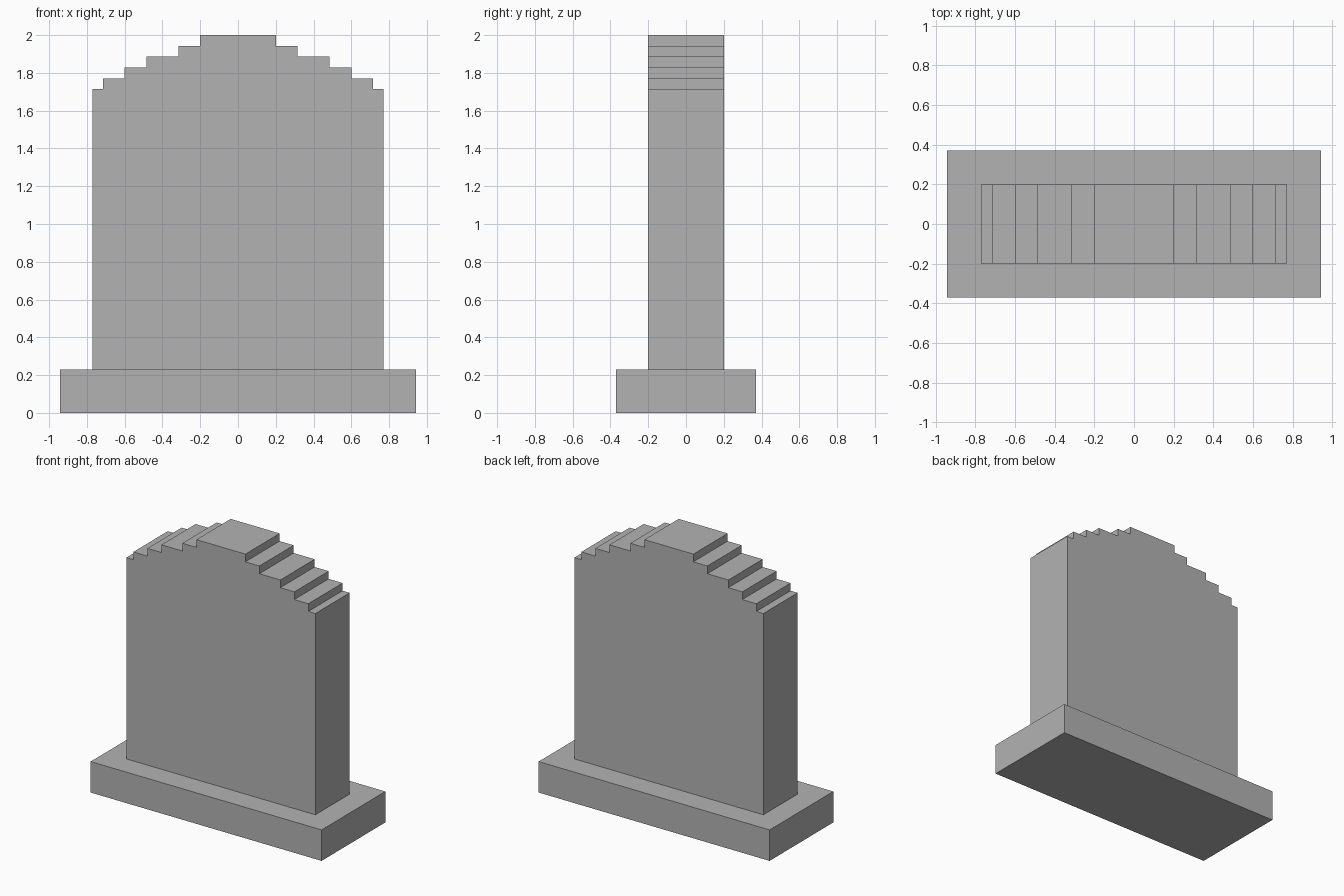
import bpy
import bmesh

cube = bpy.data.objects.get("Cube")
if cube:
    bpy.data.objects.remove(cube, do_unlink=True)

U = 2 / 35  # one modelling unit; the whole stone is 35 units tall

stone = bpy.data.materials.new("grey stone")
stone.use_nodes = True
grey = (0.45, 0.45, 0.45, 1)
stone.diffuse_color = grey
stone.node_tree.nodes["Principled BSDF"].inputs["Base Color"].default_value = grey


def extruded_profile(name, half_profile, depth):
    """Mirror a right-hand (x, z) outline across x = 0 and extrude it along y."""
    outline = half_profile + [(-x, z) for x, z in reversed(half_profile)]
    bm = bmesh.new()
    face = bm.faces.new([bm.verts.new((x * U, -depth * U / 2, z * U)) for x, z in outline])
    result = bmesh.ops.extrude_face_region(bm, geom=[face])
    moved = [v for v in result["geom"] if isinstance(v, bmesh.types.BMVert)]
    bmesh.ops.translate(bm, verts=moved, vec=(0, depth * U, 0))
    bmesh.ops.recalc_face_normals(bm, faces=bm.faces)
    mesh = bpy.data.meshes.new(name)
    bm.to_mesh(mesh)
    bm.free()
    mesh.materials.append(stone)
    obj = bpy.data.objects.new(name, mesh)
    bpy.context.collection.objects.link(obj)
    return obj


# Plinth
BASE_TOP = 4
extruded_profile("plinth", [(16.5, 0), (16.5, BASE_TOP)], 13)

# Upright slab with a stepped crown, one unit per step
step_half_widths = [13.5, 12.5, 10.5, 8.5, 5.5, 3.5]
slab = [(step_half_widths[0], BASE_TOP)]
for i, x in enumerate(step_half_widths):
    z = 30 + i
    if i:
        slab.append((x, z - 1))
    slab.append((x, z))
extruded_profile("headstone_slab", slab, 7)
